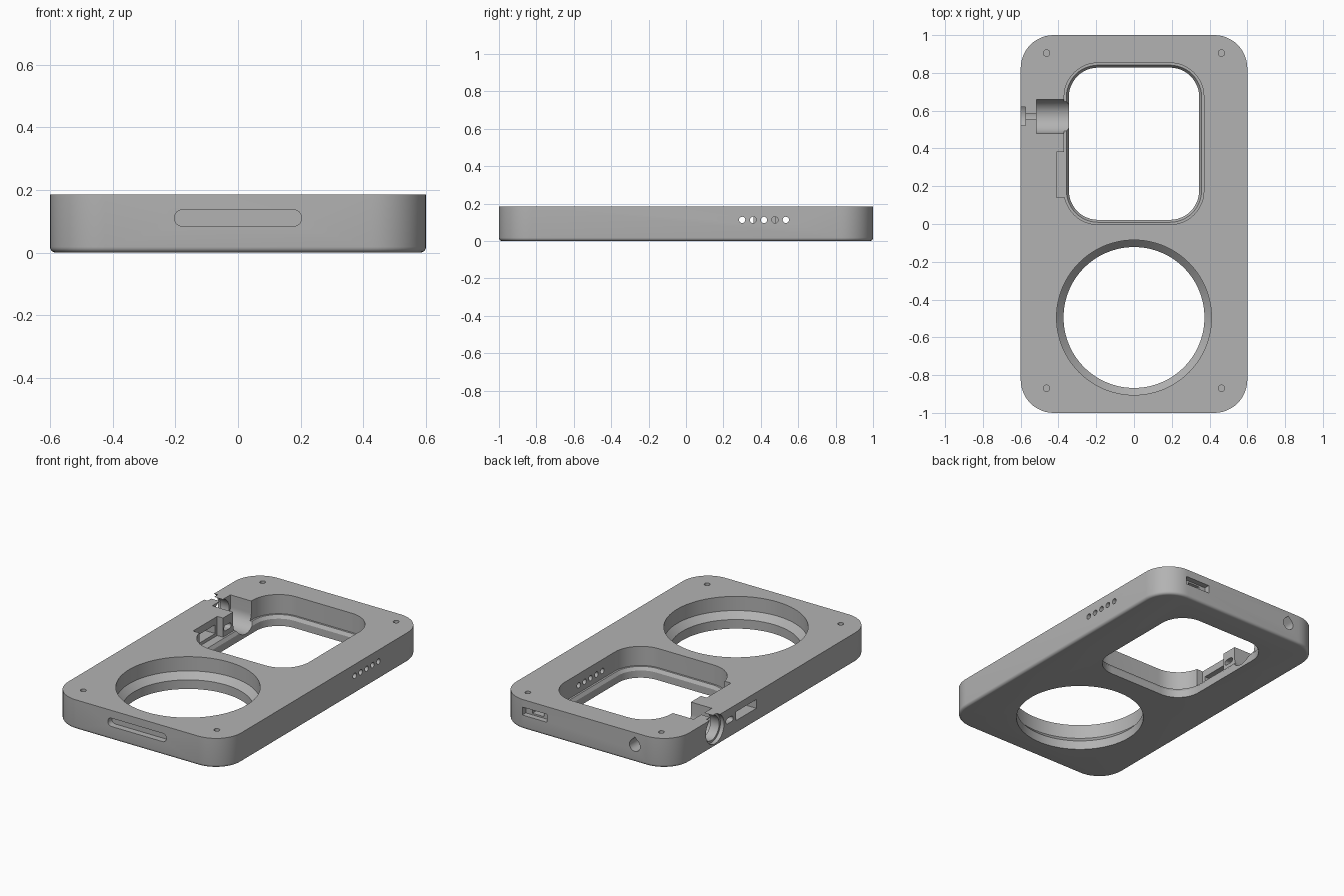
import bpy, bmesh
from math import sin, cos, pi

cube = bpy.data.objects.get("Cube")
if cube:
    bpy.data.objects.remove(cube, do_unlink=True)

grey = bpy.data.materials.new("satin_grey")
grey.use_nodes = True
GREY = (0.45, 0.45, 0.45, 1)
grey.diffuse_color = GREY
grey.node_tree.nodes["Principled BSDF"].inputs["Base Color"].default_value = GREY


def rounded(hu, hv, r, cu=0, cv=0, steps=12):
    """Rounded rectangle outline; becomes a circle when hu = hv = r."""
    pts = []
    for q, (su, sv) in enumerate([(1, 1), (-1, 1), (-1, -1), (1, -1)]):
        for i in range(steps + 1):
            a = (q + i / steps) * pi / 2
            pts.append((cu + su * (hu - r) + r * cos(a), cv + sv * (hv - r) + r * sin(a)))
    return pts


def circle(r, cu, cv, n=48):
    return [(cu + r * cos(2 * pi * i / n), cv + r * sin(2 * pi * i / n)) for i in range(n)]


def box(u0, u1, v0, v1):
    return [(u0, v0), (u1, v0), (u1, v1), (u0, v1)]


def loft(name, axis, sections):
    """Solid through outlines placed at depths along an axis."""
    place = {"x": lambda d, u, v: (d, u, v),
             "y": lambda d, u, v: (u, d, v),
             "z": lambda d, u, v: (u, v, d)}[axis]
    bm = bmesh.new()
    rings = [[bm.verts.new(place(d, u, v)) for u, v in pts] for d, pts in sections]
    n = len(rings[0])
    for a, b in zip(rings, rings[1:]):
        for i in range(n):
            j = (i + 1) % n
            bm.faces.new((a[i], a[j], b[j], b[i]))
    bm.faces.new(rings[0][::-1])
    bm.faces.new(rings[-1])
    bmesh.ops.remove_doubles(bm, verts=bm.verts, dist=1e-5)
    bmesh.ops.recalc_face_normals(bm, faces=bm.faces)
    mesh = bpy.data.meshes.new(name)
    bm.to_mesh(mesh)
    bm.free()
    mesh.materials.append(grey)
    obj = bpy.data.objects.new(name, mesh)
    bpy.context.collection.objects.link(obj)
    return obj


# Body plate with a small fillet around the bottom edge
H, FILLET, MID = 0.185, 0.018, 0.11
sections = []
for k in range(6):
    a = k / 5 * pi / 2
    inset = FILLET * (1 - sin(a))
    sections.append((FILLET * (1 - cos(a)), rounded(0.6 - inset, 1 - inset, 0.175 - inset)))
sections.append((H, rounded(0.6, 1, 0.175)))
body = loft("body_plate", "z", sections)


def cut(axis, *sections):
    cutter = loft("cutter", axis, sections)
    cutter.hide_render = True
    mod = body.modifiers.new("cut", "BOOLEAN")
    mod.operation, mod.solver, mod.object = "DIFFERENCE", "EXACT", cutter
    bpy.context.view_layer.objects.active = body
    bpy.ops.object.modifier_apply(modifier=mod.name)
    bpy.data.objects.remove(cutter, do_unlink=True)


# Round opening: wide bore, sloped seat, narrow bore
wide, narrow = circle(0.41, 0, -0.495, 96), circle(0.373, 0, -0.495, 96)
cut("z", (-0.1, narrow), (0.057, narrow), (0.096, wide), (0.3, wide))


# Rounded-square opening: pocket, flat ledge, sloped lip
def window(inset):
    return rounded(0.37 - inset, 0.428 - inset, 0.18 - inset, 0, 0.425)


cut("z", (-0.1, window(0.025)), (0.045, window(0.025)), (0.065, window(0.012)),
    (0.065, window(0)), (0.3, window(0)))

# Dial bay: slot with a rounded floor, neck bore and outer counterbore
DIAL_Y, R = 0.57, 0.09
bay = [(DIAL_Y + R * cos(pi + pi * i / 24), MID + R * sin(pi + pi * i / 24)) for i in range(25)]
bay += [(DIAL_Y + R, 0.3), (DIAL_Y - R, 0.3)]
cut("x", (-0.515, bay), (-0.3, bay))
cut("x", (-0.65, circle(0.0765, DIAL_Y, MID)), (-0.45, circle(0.0765, DIAL_Y, MID)))
cut("x", (-0.65, circle(R, DIAL_Y, MID)), (-0.575, circle(R, DIAL_Y, MID)))

# Side button pocket, its window and the small slot beside it
cut("z", (0.065, box(-0.41, -0.33, 0.14, 0.38)), (0.3, box(-0.41, -0.33, 0.14, 0.38)))
side_window = box(0.16, 0.36, 0.085, 0.14)
cut("x", (-0.7, side_window), (-0.38, side_window))
small_slot = rounded(0.035, 0.017, 0.016, 0.425, 0.113, 6)
cut("x", (-0.7, small_slot), (-0.3, small_slot))

# Row of five sound holes
for i in range(5):
    hole = circle(0.017, 0.3 + 0.0585 * i, 0.113, 24)
    cut("x", (0.3, hole), (0.7, hole))

# Front slot
slot = rounded(0.203, 0.026, 0.0255, 0, MID)
cut("y", (-1.1, slot), (-0.96, slot))

# Rear switch recess with a deeper notch
recess, notch = box(0.265, 0.435, 0.087, 0.137), box(0.31, 0.39, 0.097, 0.127)
cut("y", (0.965, recess), (1.1, recess))
cut("y", (0.9, notch), (1.1, notch))

# Rear teardrop hole
drop = [(-0.345 + 0.037 * cos(a), 0.105 + 0.037 * sin(a))
        for a in (pi * 0.75 + pi * 1.5 * i / 24 for i in range(25))]
drop.append((-0.345, 0.105 + 0.037 * 2 ** 0.5))
cut("y", (0.85, drop), (1.1, drop))

# Corner screw holes
for x in (-0.463, 0.463):
    for y in (-0.87, 0.905):
        screw = circle(0.017, x, y, 24)
        cut("z", (0.06, screw), (0.3, screw))

bpy.ops.object.select_all(action="DESELECT")
body.select_set(True)
bpy.context.view_layer.objects.active = body
bpy.ops.object.shade_smooth_by_angle(angle=0.4)
